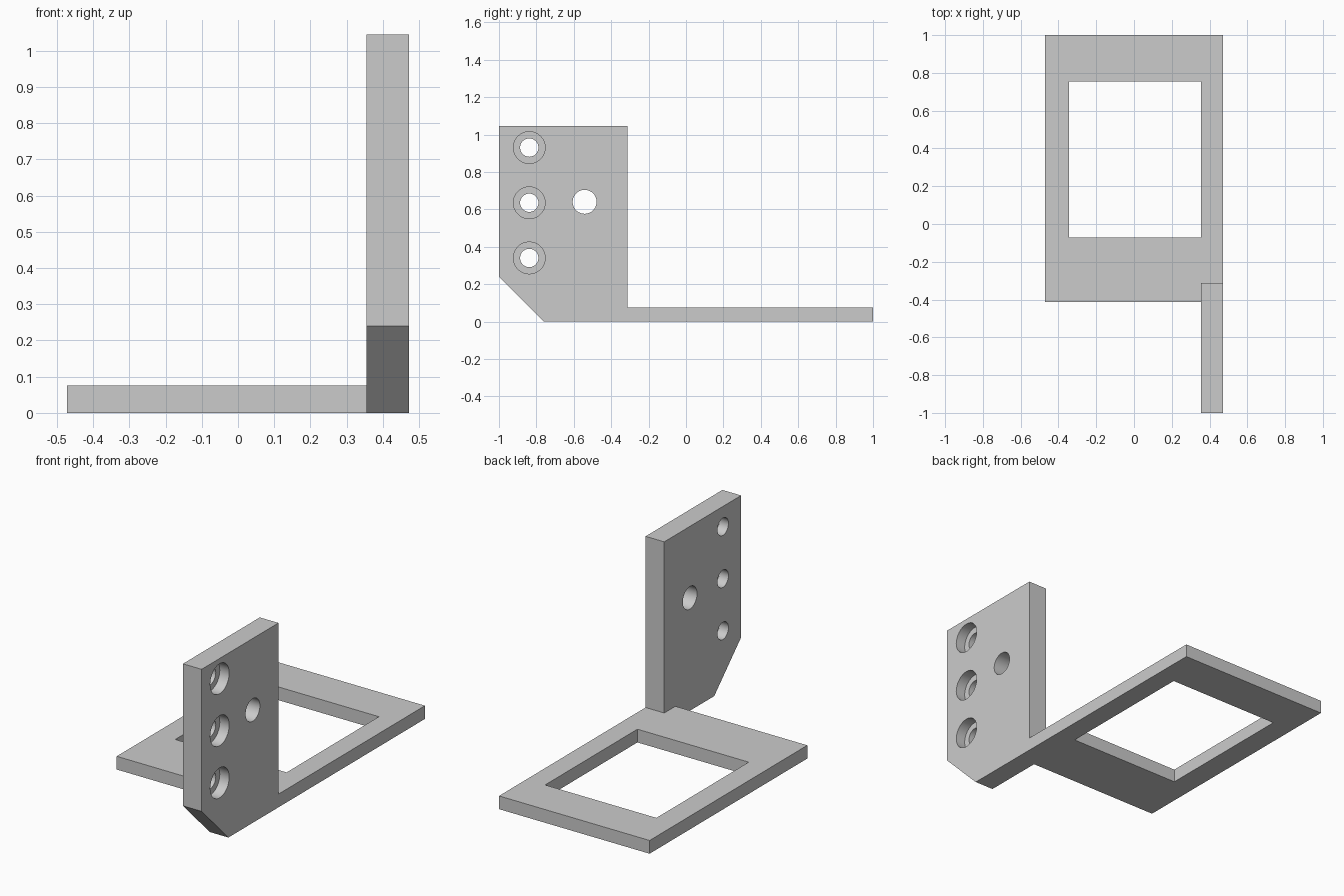
import bpy
import bmesh
from math import radians
from mathutils import Matrix, Vector

if "Cube" in bpy.data.objects:
    bpy.data.objects.remove(bpy.data.objects["Cube"], do_unlink=True)

grey = bpy.data.materials.new("plain_grey")
grey.use_nodes = True
grey.diffuse_color = (0.6, 0.6, 0.6, 1)
grey.node_tree.nodes["Principled BSDF"].inputs["Base Color"].default_value = (0.6, 0.6, 0.6, 1)


def finish(name, bm):
    bmesh.ops.recalc_face_normals(bm, faces=bm.faces[:])
    mesh = bpy.data.meshes.new(name)
    bm.to_mesh(mesh)
    bm.free()
    mesh.materials.append(grey)
    obj = bpy.data.objects.new(name, mesh)
    bpy.context.collection.objects.link(obj)
    return obj


def prism(name, outline, direction):
    """Extrude a closed outline along a direction."""
    bm = bmesh.new()
    face = bm.faces.new([bm.verts.new(p) for p in outline])
    out = bmesh.ops.extrude_face_region(bm, geom=[face])
    verts = [g for g in out["geom"] if isinstance(g, bmesh.types.BMVert)]
    bmesh.ops.translate(bm, verts=verts, vec=Vector(direction))
    return finish(name, bm)


def slab(name, x0, x1, y0, y1, z0, z1):
    outline = [(x0, y0, z0), (x1, y0, z0), (x1, y1, z0), (x0, y1, z0)]
    return prism(name, outline, (0, 0, z1 - z0))


def drill(name, y, z, radius, x0, x1):
    """Cylinder running along x."""
    bm = bmesh.new()
    place = Matrix.Translation(((x0 + x1) / 2, y, z)) @ Matrix.Rotation(radians(90), 4, "Y")
    bmesh.ops.create_cone(bm, cap_ends=True, segments=48, radius1=radius,
                          radius2=radius, depth=x1 - x0, matrix=place)
    return finish(name, bm)


def combine(target, other, operation):
    mod = target.modifiers.new(operation, "BOOLEAN")
    mod.operation = operation
    mod.solver = "EXACT"
    mod.object = other
    bpy.context.view_layer.objects.active = target
    bpy.ops.object.modifier_apply(modifier=mod.name)
    bpy.data.objects.remove(other, do_unlink=True)


half_width = 0.472
inner_x = 0.355
base_top = 0.075

# Upright plate with a chamfered lower front corner
profile = [(-1, 0.24), (-0.76, 0), (-0.312, 0), (-0.312, 1.045), (-1, 1.045)]
bracket = prism("mounting_bracket", [(inner_x, y, z) for y, z in profile],
                (half_width - inner_x, 0, 0))

# Flat base frame with a rectangular window
frame = slab("base_frame", -half_width, half_width, -0.412, 1, 0, base_top)
window = slab("window_cutter", -0.343, inner_x, -0.072, 0.755, -0.1, 0.2)
combine(frame, window, "DIFFERENCE")
combine(bracket, frame, "UNION")

# Three counterbored screw holes, recessed from the outer side
for z in (0.34, 0.635, 0.93):
    combine(bracket, drill("screw_hole_cutter", -0.838, z, 0.049, 0.3, 0.6), "DIFFERENCE")
    combine(bracket, drill("counterbore_cutter", -0.838, z, 0.085, 0.413, 0.6), "DIFFERENCE")

# Plain through hole
combine(bracket, drill("through_hole_cutter", -0.542, 0.64, 0.064, 0.3, 0.6), "DIFFERENCE")

# Round hole walls, crisp edges
bpy.ops.object.select_all(action="DESELECT")
bracket.select_set(True)
bpy.context.view_layer.objects.active = bracket
bpy.ops.object.shade_smooth_by_angle(angle=radians(30))
